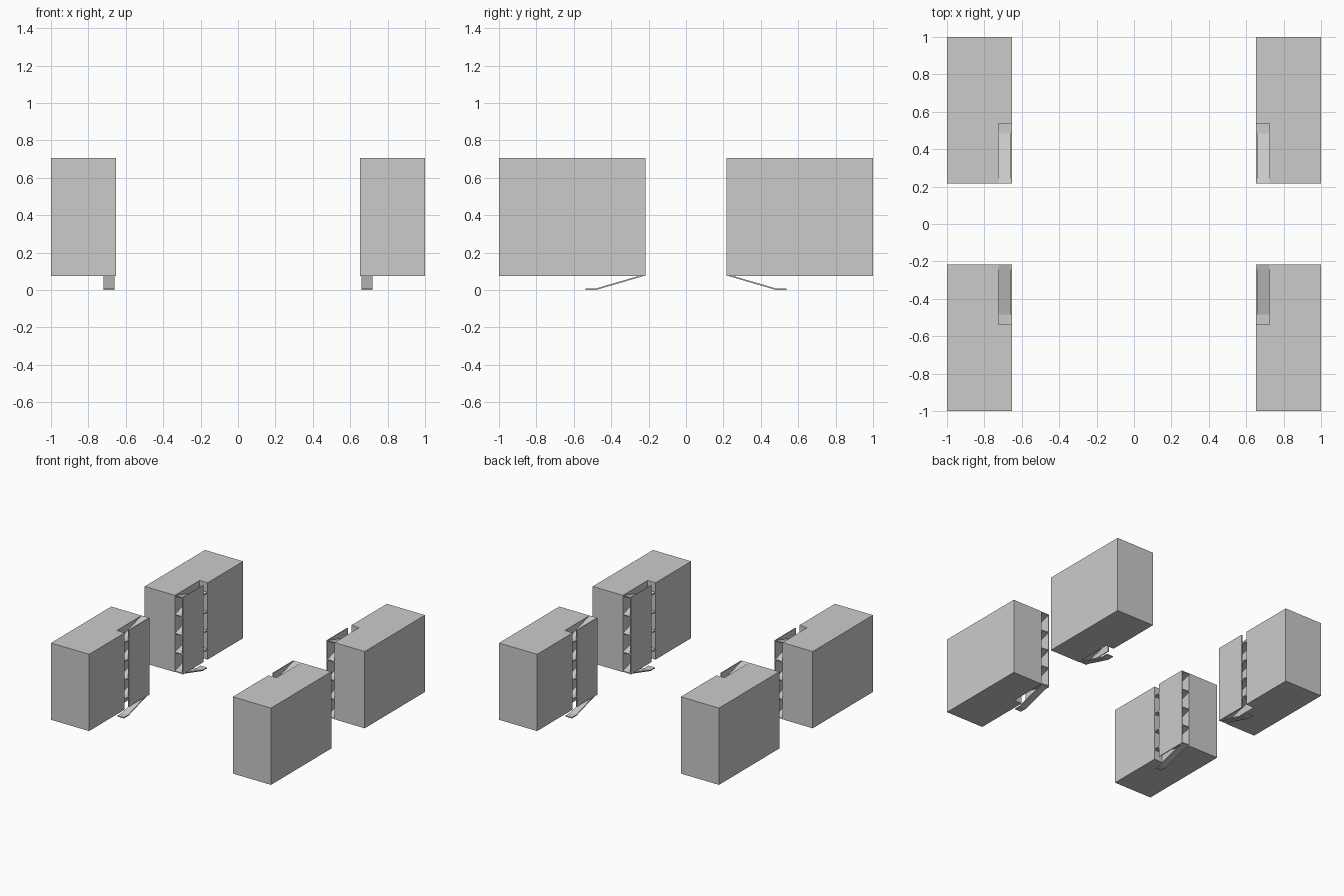
import bpy
import bmesh

old = bpy.data.objects.get("Cube")
if old:
    bpy.data.objects.remove(old, do_unlink=True)

grey = bpy.data.materials.new("plain grey")
grey.use_nodes = True
colour = (0.6, 0.6, 0.6, 1)
grey.diffuse_color = colour
grey.node_tree.nodes["Principled BSDF"].inputs["Base Color"].default_value = colour

# Shared sizes of one quarter of the layout
INNER, OUTER = 0.653, 1.0
NEAR, FAR = 0.217, 1.0
BASE, TOP = 0.075, 0.706
WELL_X, WELL_Y = 0.725, 0.538
LANDING = 0.483
PANEL = 0.007
SLAB = 0.008
RISE = 0.0775


def add_prism(bm, points, direction):
    """Extrude a flat outline along a direction."""
    face = bm.faces.new([bm.verts.new(p) for p in points])
    extruded = bmesh.ops.extrude_face_region(bm, geom=[face])
    moved = [g for g in extruded["geom"] if isinstance(g, bmesh.types.BMVert)]
    bmesh.ops.translate(bm, verts=moved, vec=direction)


def finish(bm, name):
    """Make an object mirrored into all four quarters."""
    bmesh.ops.recalc_face_normals(bm, faces=bm.faces)
    mesh = bpy.data.meshes.new(name)
    bm.to_mesh(mesh)
    bm.free()
    mesh.materials.append(grey)
    obj = bpy.data.objects.new(name, mesh)
    bpy.context.collection.objects.link(obj)
    mirror = obj.modifiers.new("four quarters", "MIRROR")
    mirror.use_axis = (True, True, False)
    mirror.use_mirror_merge = False


# Solid blocks with a stairwell notched out of the inner corner
bm = bmesh.new()
plan = [(WELL_X, NEAR), (OUTER, NEAR), (OUTER, FAR),
        (INNER, FAR), (INNER, WELL_Y), (WELL_X, WELL_Y)]
add_prism(bm, [(x, y, BASE) for x, y in plan], (0, 0, TOP - BASE))
finish(bm, "building_block")

# Thin screen wall beside the flights
bm = bmesh.new()
plan = [(INNER, NEAR), (INNER + PANEL, NEAR),
        (INNER + PANEL, LANDING), (INNER, LANDING)]
add_prism(bm, [(x, y, BASE) for x, y in plan], (0, 0, TOP - BASE))
finish(bm, "stair_screen")


def add_slab(bm, start, end, x0, x1):
    """Thin slab between two (y, z) points."""
    (y0, z0), (y1, z1) = start, end
    outline = [(y0, z0), (y1, z1), (y1, z1 + SLAB), (y0, z0 + SLAB)]
    add_prism(bm, [(x0, y, z) for y, z in outline], (x1 - x0, 0, 0))


# Zigzag flights and landings, the lowest reaching the ground
flights, landings = bmesh.new(), bmesh.new()
for level in range(5):
    low = 2 * level * RISE
    x0 = INNER + PANEL
    x1 = WELL_X if level else WELL_X - PANEL
    add_slab(landings, (LANDING, low), (WELL_Y, low), x0 if level == 0 else INNER, x1)
    add_slab(flights, (LANDING, low), (NEAR, low + RISE), x0, x1)
    if level < 4:
        add_slab(flights, (NEAR, low + RISE), (LANDING, low + 2 * RISE), x0, WELL_X)
finish(flights, "stair_flights")
finish(landings, "stair_landings")
